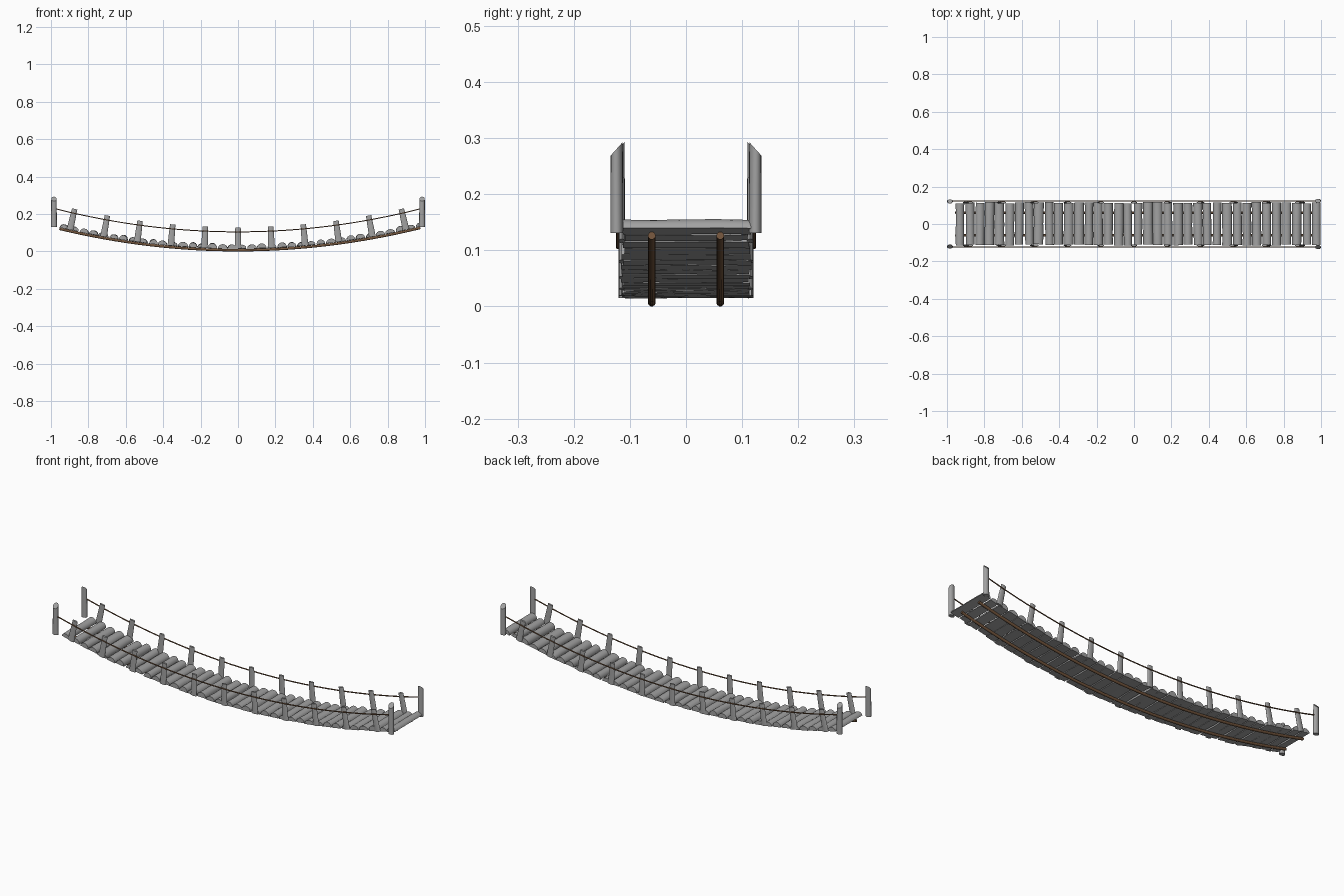
import bpy, bmesh, math, random
from mathutils import Vector, Matrix

if "Cube" in bpy.data.objects:
    bpy.data.objects.remove(bpy.data.objects["Cube"])

random.seed(4)

def material(name, col):
    m = bpy.data.materials.new(name)
    m.diffuse_color = (*col, 1)
    m.use_nodes = True
    m.node_tree.nodes["Principled BSDF"].inputs["Base Color"].default_value = m.diffuse_color
    return m

WOOD = material("grey_wood", (0.36, 0.36, 0.36))
ROPE = material("brown_rope", (0.17, 0.09, 0.045))

def deck(x):            # height of the sagging support ropes
    return 0.007 + 0.118 * (x / 0.97) ** 2

def tilt(x):            # slope angle of the deck at x
    return math.atan(2 * 0.118 * x / 0.97 ** 2)

def rail(x):            # height of the hand ropes
    return 0.105 + 0.123 * (x / 0.975) ** 2

def loft(name, rings, mat):
    """Skin a list of closed rings of points and cap both ends."""
    bm = bmesh.new()
    vs = [[bm.verts.new(p) for p in r] for r in rings]
    n = len(vs[0])
    for a, b in zip(vs, vs[1:]):
        for i in range(n):
            j = (i + 1) % n
            bm.faces.new((a[i], a[j], b[j], b[i]))
    bm.faces.new(vs[0][::-1])
    bm.faces.new(vs[-1])
    bmesh.ops.recalc_face_normals(bm, faces=bm.faces)
    me = bpy.data.meshes.new(name)
    bm.to_mesh(me)
    bm.free()
    me.materials.append(mat)
    ob = bpy.data.objects.new(name, me)
    bpy.context.collection.objects.link(ob)
    bpy.ops.object.select_all(action='DESELECT')
    ob.select_set(True)
    bpy.context.view_layer.objects.active = ob
    bpy.ops.object.shade_smooth_by_angle(angle=math.radians(40))
    return ob

def rope(name, y, height, x0, x1, r, sides):
    rings = []
    for k in range(33):
        x = x0 + (x1 - x0) * k / 32
        s = (height(x + 0.01) - height(x - 0.01)) / 0.02
        up = Vector((-s, 0, 1)).normalized()
        c = Vector((x, y, height(x)))
        rings.append([c + up * r * math.sin(t) + Vector((0, r * math.cos(t), 0))
                      for t in (2 * math.pi * i / sides for i in range(sides))])
    loft(name, rings, ROPE)

# support ropes below the deck and thin hand ropes outside the stakes
for side, label in ((-1, "front"), (1, "back")):
    rope(label + "_support_rope", side * 0.061, deck, -0.955, 0.975, 0.007, 10)
    rope(label + "_hand_rope", side * 0.122, rail, -0.98, 0.98, 0.003, 6)

# deck: half logs, flat side down, slightly irregular
COUNT = 37
for k in range(COUNT):
    x = -0.931 + 1.906 * k / (COUNT - 1)
    if 0 < k < COUNT - 1:
        x += random.uniform(-0.003, 0.003)
    half = random.uniform(0.022, 0.027) if 0 < k < COUNT - 1 else 0.023
    high = random.uniform(0.020, 0.027) if 0 < k < COUNT - 1 else 0.021
    y0 = -0.112 + random.uniform(-0.004, 0.004)
    y1 = 0.114 + random.uniform(-0.004, 0.004)
    M = Matrix.Translation((x, 0, deck(x) + 0.008)) @ Matrix.Rotation(-tilt(x), 4, 'Y') \
        @ Matrix.Rotation(random.uniform(-0.012, 0.012), 4, 'Z')
    rings = []
    for f in (0, 0.25, 0.5, 0.75, 1):
        w = half * random.uniform(0.95, 1.03)
        h = high * random.uniform(0.95, 1.04)
        b = random.uniform(-0.001, 0.001)
        rings.append([M @ Vector((w * math.cos(t), y0 + (y1 - y0) * f,
                                  b + h * math.sin(t)))
                      for t in (math.pi * i / 10 for i in range(11))])
    loft("deck_log_%02d" % k, rings, WOOD)

# side stakes: flattened poles standing square to the deck curve
for side, label in ((-1, "front"), (1, "back")):
    for k in range(11):
        x = -0.9 + 0.18 * k
        M = Matrix.Translation((x, side * 0.1145, deck(x))) @ Matrix.Rotation(-tilt(x), 4, 'Y')
        rings = []
        for z, w in ((0.008, 0.0175), (0.06, 0.0165), (0.122, 0.0145)):
            rings.append([M @ Vector((w * math.cos(t), 0.0055 * math.sin(t), z))
                          for t in (2 * math.pi * i / 12 for i in range(12))])
        loft("%s_stake_%02d" % (label, k), rings, WOOD)

# end posts: round poles with tops cut sloping down to the outside
for sx, end in ((-1, "left"), (1, "right")):
    for sy, label in ((-1, "front"), (1, "back")):
        cx, cy = sx * 0.984, sy * (0.1235 if sx > 0 else 0.1205)
        ring = [Vector((0.0155 * math.cos(t), 0.0115 * math.sin(t), 0))
                for t in (2 * math.pi * i / 16 for i in range(16))]
        low = [p + Vector((cx, cy, 0.131)) for p in ring]
        top = [Vector((cx + p.x * 0.93, cy + p.y * 0.93,
                       0.281 - sy * p.y / 0.0115 * 0.012)) for p in ring]
        loft("%s_%s_post" % (end, label), [low, top], WOOD)
